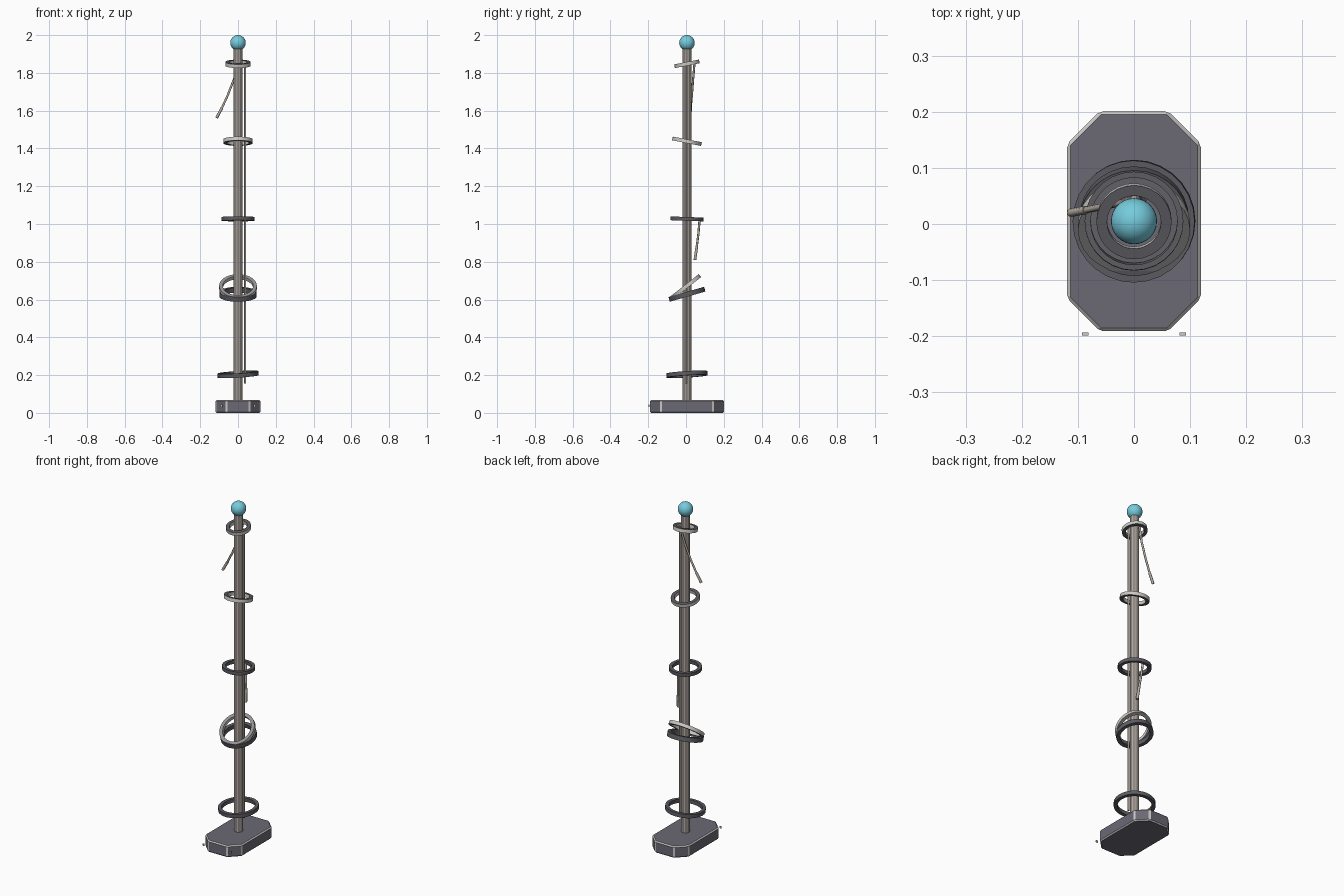
import bpy, bmesh
from math import radians, tau
from mathutils import Vector

cube = bpy.data.objects.get("Cube")
if cube:
    bpy.data.objects.remove(cube, do_unlink=True)


def material(name, r, g, b):
    m = bpy.data.materials.new(name)
    m.use_nodes = True
    m.diffuse_color = (r, g, b, 1)
    m.node_tree.nodes["Principled BSDF"].inputs["Base Color"].default_value = (r, g, b, 1)
    return m


SLATE = material("slate grey", 0.145, 0.14, 0.175)
PALE = material("pale grey", 0.6, 0.59, 0.57)
MID = material("middle grey", 0.3, 0.3, 0.3)
DARK = material("dark grey", 0.105, 0.105, 0.12)
TAUPE = material("taupe metal", 0.27, 0.238, 0.218)
BEIGE = material("beige cord", 0.46, 0.41, 0.36)
BLUE = material("sky blue", 0.18, 0.6, 0.72)

AXIS_Y = 0.005  # the pole stands a little behind the middle


def finish(name, mat):
    ob = bpy.context.object
    ob.name = name
    ob.data.materials.append(mat)
    return ob


def worn_edges(ob, width, mat):
    # Narrow bevel in a lighter colour
    ob.data.materials.append(mat)
    bevel = ob.modifiers.new("worn edges", "BEVEL")
    bevel.width = width
    bevel.segments = 1
    bevel.material = 1


def mesh_object(name, bm, mats):
    bmesh.ops.recalc_face_normals(bm, faces=bm.faces)
    mesh = bpy.data.meshes.new(name)
    bm.to_mesh(mesh)
    bm.free()
    for m in mats:
        mesh.materials.append(m)
    ob = bpy.data.objects.new(name, mesh)
    bpy.context.collection.objects.link(ob)
    return ob


def ring(name, wall, rim, radius, z, tilt_x, tilt_y=0, y=AXIS_Y, height=0.02):
    # Flat band: a rectangle spun around, with its rims and walls coloured apart
    bm = bmesh.new()
    h, inner = height / 2, radius - 0.019
    section = [bm.verts.new(co) for co in
               ((inner, 0, -h), (radius, 0, -h), (radius, 0, h), (inner, 0, h))]
    edges = [bm.edges.new((section[i], section[(i + 1) % 4])) for i in range(4)]
    bmesh.ops.spin(bm, geom=section + edges, cent=(0, 0, 0), axis=(0, 0, 1),
                   angle=tau, steps=28, use_merge=True)
    bmesh.ops.remove_doubles(bm, verts=bm.verts, dist=0.0001)
    bm.normal_update()
    for f in bm.faces:
        f.smooth = True
        f.material_index = 1 if abs(f.normal.z) > 0.5 else 0
    for e in bm.edges:
        e.smooth = len({f.material_index for f in e.link_faces}) == 1
    ob = mesh_object(name, bm, [wall, rim])
    ob.location = (0, y, z)
    ob.rotation_euler = (radians(tilt_x), radians(tilt_y), 0)


def cable(name, points, radius):
    # Round cord along a short path
    curve = bpy.data.curves.new(name, "CURVE")
    curve.dimensions = "3D"
    curve.bevel_depth = radius
    curve.bevel_resolution = 2
    curve.use_fill_caps = True
    spline = curve.splines.new("POLY")
    spline.points.add(len(points) - 1)
    for p, co in zip(spline.points, points):
        p.co = (*co, 1)
    curve.materials.append(BEIGE)
    bpy.context.collection.objects.link(bpy.data.objects.new(name, curve))


# Base: octagonal slab with pale bevelled edges
half_x, half_y, cut = 0.119, 0.196, 0.058
corners = [(half_x, half_y - cut), (half_x - cut, half_y)]
corners += [(-x, y) for x, y in reversed(corners)]
corners += [(-x, -y) for x, y in corners]
bm = bmesh.new()
bottom = bm.faces.new([bm.verts.new((x, y + AXIS_Y, 0)) for x, y in corners])
up = bmesh.ops.extrude_face_region(bm, geom=[bottom])["geom"]
bmesh.ops.translate(bm, vec=Vector((0, 0, 0.068)),
                    verts=[v for v in up if isinstance(v, bmesh.types.BMVert)])
worn_edges(mesh_object("base", bm, [SLATE]), 0.006, PALE)

# Two small studs in front of the base
for side, label in ((-1, "right"), (1, "left")):
    bpy.ops.mesh.primitive_cube_add(size=1, location=(side * 0.087, -0.196, 0.038))
    bpy.context.object.scale = (0.011, 0.006, 0.011)
    finish(label + "_stud", PALE)

# Eight-sided pole with light edges, and ball finial
bpy.ops.mesh.primitive_cylinder_add(vertices=8, radius=0.025, depth=1.88,
                                    location=(0, AXIS_Y, 1.0),
                                    rotation=(0, 0, radians(22.5)))
worn_edges(finish("pole", TAUPE), 0.002, BEIGE)
bpy.ops.mesh.primitive_uv_sphere_add(segments=32, ring_count=16, radius=0.041,
                                     location=(0, AXIS_Y, 1.959))
finish("ball_finial", BLUE)
bpy.ops.object.shade_smooth_by_angle(angle=radians(40))

# Hoops growing wider towards the base
ring("top_ring", PALE, DARK, 0.067, 1.848, 11)
ring("upper_ring", PALE, DARK, 0.078, 1.438, -11)
ring("middle_ring", DARK, DARK, 0.088, 1.027, -2)
ring("tilted_ring", PALE, MID, 0.1, 0.665, 38, y=-0.005)
ring("lower_ring", DARK, DARK, 0.098, 0.628, 16, height=0.026)
ring("bottom_ring", DARK, DARK, 0.109, 0.204, 3.5, -3.5, height=0.022)

# Long cable running down the side of the pole
cable("side_cable", [(0.038, 0, 1.85), (0.038, 0, 0.155)], 0.0055)

# Loose cables, each ending in a thicker plug
loose = {
    "upper": [(0.0, 0.045, 1.85), (-0.02, 0.038, 1.77), (-0.055, 0.031, 1.68),
              (-0.085, 0.025, 1.615), (-0.113, 0.02, 1.562)],
    "lower": [(0.0, 0.072, 1.025), (0.006, 0.066, 0.95), (0.013, 0.057, 0.88),
              (0.018, 0.047, 0.81)],
}
for label, path in loose.items():
    cable(label + "_loose_cable", path, 0.006)
    cable(label + "_cable_plug", path[-2:], 0.0075)
